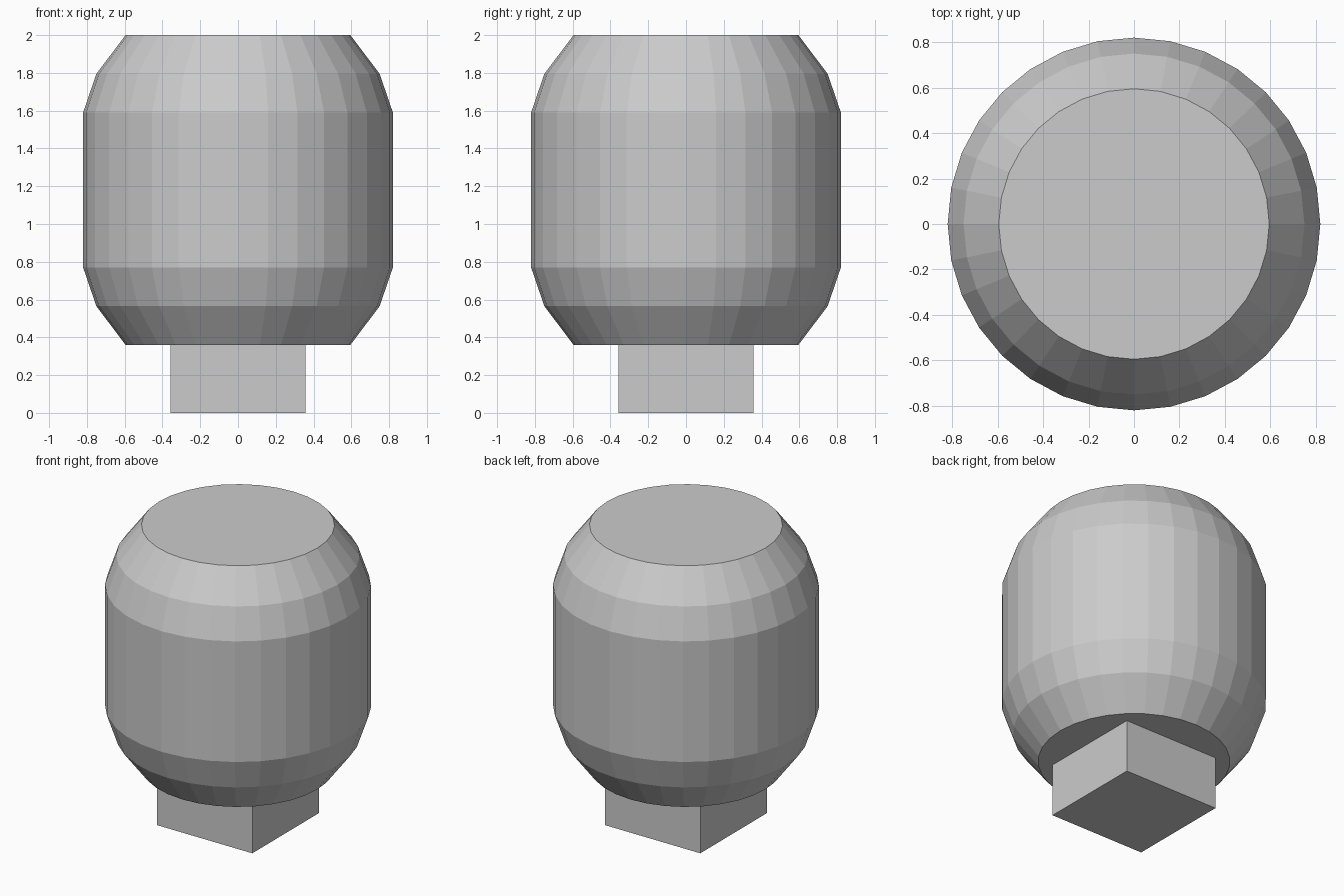
import bpy, bmesh, math

if "Cube" in bpy.data.objects:
    bpy.data.objects.remove(bpy.data.objects["Cube"])

SIDES = 32


def make_object(name, bm):
    bmesh.ops.recalc_face_normals(bm, faces=bm.faces[:])
    mesh = bpy.data.meshes.new(name)
    bm.to_mesh(mesh)
    bm.free()
    obj = bpy.data.objects.new(name, mesh)
    bpy.context.collection.objects.link(obj)
    return obj


def lathe(name, profile):
    """Revolve (radius, z) points around z and cap both ends."""
    bm = bmesh.new()
    rings = [[bm.verts.new((r * math.cos(2 * math.pi * i / SIDES),
                            r * math.sin(2 * math.pi * i / SIDES), z))
              for i in range(SIDES)] for r, z in profile]
    for low, high in zip(rings, rings[1:]):
        for i in range(SIDES):
            j = (i + 1) % SIDES
            bm.faces.new((low[i], low[j], high[j], high[i]))
    bm.faces.new(rings[0][::-1])
    bm.faces.new(rings[-1])
    return make_object(name, bm)


def box(name, width, depth, z0, z1):
    bm = bmesh.new()
    bmesh.ops.create_cube(bm, size=1)
    bmesh.ops.scale(bm, vec=(width, depth, z1 - z0), verts=bm.verts[:])
    bmesh.ops.translate(bm, vec=(0, 0, (z0 + z1) / 2), verts=bm.verts[:])
    return make_object(name, bm)


# Barrel-shaped body with two-step chamfers at both ends
lathe("rounded_body", [(0.595, 0.36), (0.75, 0.565), (0.82, 0.77),
                       (0.82, 1.59), (0.75, 1.795), (0.595, 2.0)])

# Square plug underneath
box("square_base", 0.717, 0.717, 0.0, 0.36)
